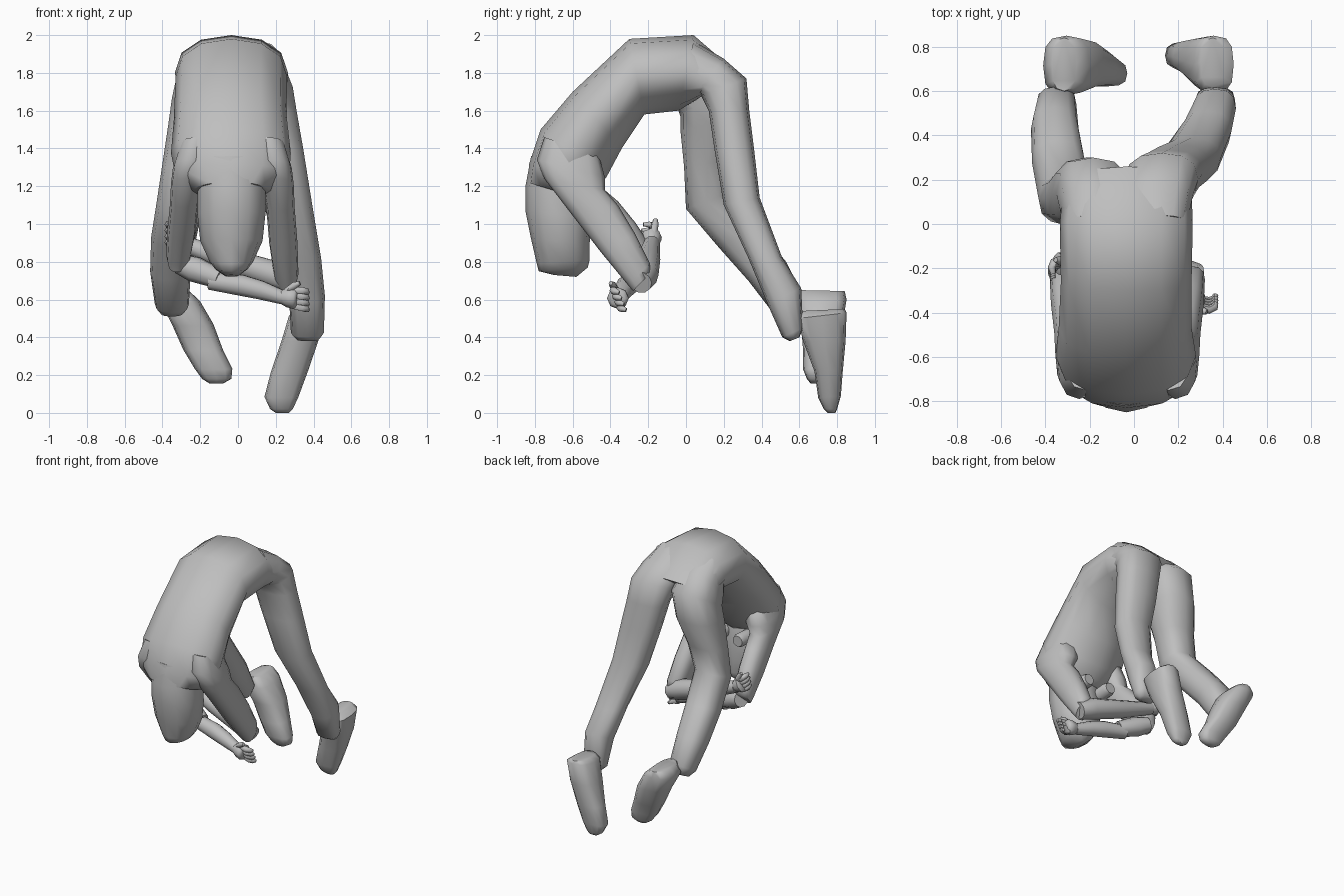
import bpy, bmesh, math
from mathutils import Vector

cube = bpy.data.objects.get("Cube")
if cube:
    bpy.data.objects.remove(cube)

grey = bpy.data.materials.new("plain grey")
grey.use_nodes = True
COL = (0.52, 0.52, 0.52, 1)
grey.diffuse_color = COL
grey.node_tree.nodes["Principled BSDF"].inputs["Base Color"].default_value = COL


def skin(name, rings):
    """Skin a list of point rings into one closed, smooth object."""
    bm = bmesh.new()
    loops = [[bm.verts.new(p) for p in ring] for ring in rings]
    n = len(loops[0])
    for a, b in zip(loops, loops[1:]):
        for i in range(n):
            j = (i + 1) % n
            bm.faces.new((a[i], a[j], b[j], b[i]))
    bm.faces.new(loops[0][::-1])
    bm.faces.new(loops[-1])
    bmesh.ops.recalc_face_normals(bm, faces=bm.faces)
    me = bpy.data.meshes.new(name)
    bm.to_mesh(me)
    bm.free()
    me.materials.append(grey)
    ob = bpy.data.objects.new(name, me)
    bpy.context.collection.objects.link(ob)
    bpy.ops.object.select_all(action='DESELECT')
    ob.select_set(True)
    bpy.context.view_layer.objects.active = ob
    bpy.ops.object.shade_smooth_by_angle(angle=math.radians(60))


def spow(v, e):
    return math.copysign(abs(v) ** e, v)


def body(name, sections, power=0.8, inner=None, sides=12):
    """Each section: (y, z) on one side, (y, z) on the other, x min, x max.
    A low power is boxy, a high one pointed; inner sets the second side."""
    rings = []
    for (y0, z0), (y1, z1), xa, xb in sections:
        ring = []
        for i in range(sides):
            t = math.tau * i / sides
            e = inner if inner and math.cos(t) < -.01 else power
            u, v = spow(math.cos(t), e), spow(math.sin(t), e)
            k = (1 - u) / 2
            ring.append(((xa + xb) / 2 + v * (xb - xa) / 2,
                         y0 + (y1 - y0) * k, z0 + (z1 - z0) * k))
        rings.append(ring)
    skin(name, rings)


def tube(name, points, radii, sides=10):
    """Round limb that follows a path."""
    pts = [Vector(p) for p in points]
    rings = []
    for i, p in enumerate(pts):
        d = pts[min(i + 1, len(pts) - 1)] - pts[max(i - 1, 0)]
        q = d.to_track_quat('Z', 'Y')
        rings.append([p + q @ Vector((math.cos(math.tau * k / sides) * radii[i],
                                      math.sin(math.tau * k / sides) * radii[i], 0))
                      for k in range(sides)])
    skin(name, rings)


# Arched torso with a keeled belly, from the hips over the back to the throat
body("torso", [
    ((.26, 1.81), (.06, 1.66), -.32, .26),
    ((.04, 2.00), (-.04, 1.60), -.335, .265),
    ((-.30, 1.98), (-.22, 1.58), -.33, .26),
    ((-.60, 1.70), (-.34, 1.40), -.34, .26),
    ((-.77, 1.50), (-.42, 1.25), -.355, .28),
    ((-.83, 1.32), (-.48, 1.18), -.33, .27),
    ((-.84, 1.22), (-.54, 1.13), -.24, .17)], power=.9, inner=1.15)

# Hanging head
body("head", [
    ((-.82, 1.36), (-.55, 1.30), -.22, .15),
    ((-.85, 1.20), (-.52, 1.15), -.215, .145),
    ((-.85, 1.07), (-.50, 1.03), -.215, .145),
    ((-.82, .92), (-.51, .90), -.20, .13),
    ((-.79, .79), (-.51, .81), -.15, .08),
    ((-.78, .75), (-.52, .77), -.12, .05),
    ((-.70, .73), (-.58, .72), -.07, .00)], power=.95)

# Two round knobs on the face
for side, x in (("left", .05), ("right", -.14)):
    tube(side + "_face_knob", [(x, -.57, 1.10), (x, -.45, 1.11), (x, -.42, 1.11)],
         [.05, .05, .04])

# Legs, each bending out of the hips
body("left_leg", [
    ((-.03, 1.66), (.04, 1.97), -.06, .24),
    ((.05, 1.70), (.20, 1.875), -.06, .265),
    ((.08, 1.68), (.32, 1.77), -.04, .29),
    ((.12, 1.60), (.335, 1.60), .00, .31),
    ((.15, 1.40), (.36, 1.40), .05, .345),
    ((.20, 1.10), (.39, 1.14), .13, .39),
    ((.33, .82), (.51, .82), .22, .44),
    ((.43, .58), (.61, .66), .27, .46),
    ((.51, .40), (.62, .45), .28, .455),
    ((.55, .38), (.60, .40), .31, .43)])
body("right_leg", [
    ((-.06, 1.61), (.04, 1.96), -.31, -.02),
    ((-.04, 1.60), (.18, 1.87), -.335, -.02),
    ((-.03, 1.57), (.30, 1.76), -.35, -.02),
    ((-.03, 1.50), (.30, 1.54), -.37, -.06),
    ((-.01, 1.30), (.24, 1.34), -.40, -.13),
    ((.00, 1.08), (.22, 1.16), -.43, -.18),
    ((.17, .88), (.38, .98), -.46, -.22),
    ((.33, .70), (.53, .80), -.465, -.25),
    ((.46, .53), (.62, .62), -.44, -.26),
    ((.52, .51), (.61, .55), -.41, -.29)])

# Feet, toes pointing down
body("left_foot", [
    ((.62, .54), (.84, .55), .30, .41),
    ((.59, .50), (.85, .53), .27, .45),
    ((.62, .38), (.845, .38), .23, .425),
    ((.68, .22), (.83, .22), .175, .37),
    ((.70, .08), (.82, .09), .14, .32),
    ((.73, .02), (.80, .02), .17, .29),
    ((.75, .00), (.79, .00), .20, .27)], power=.7)
body("right_foot", [
    ((.60, .65), (.84, .645), -.37, -.26),
    ((.58, .58), (.85, .60), -.41, -.20),
    ((.61, .46), (.83, .48), -.35, -.13),
    ((.62, .33), (.79, .34), -.29, -.08),
    ((.62, .23), (.74, .24), -.23, -.03),
    ((.64, .18), (.73, .18), -.19, -.035),
    ((.66, .155), (.71, .155), -.15, -.08)], power=.7)

# Upper arms, flowing out of the shoulders down to the elbows
for side, s, mid, lift in (("left", 1, 0, 0), ("right", -1, -.06, .10)):
    body(side + "_upper_arm", [
        ((y0, z0 + lift * f), (y1, z1 + lift * f),
         *sorted((mid + s * a, mid + s * b)))
        for (y0, z0), (y1, z1), a, b, f in (
            ((-.75, 1.46), (-.46, 1.36), .06, .25, 0),
            ((-.79, 1.34), (-.43, 1.25), .09, .285, 0),
            ((-.75, 1.24), (-.43, 1.18), .13, .295, 0),
            ((-.62, 1.07), (-.36, 1.10), .15, .30, .2),
            ((-.45, .85), (-.27, .95), .165, .315, .6),
            ((-.31, .68), (-.19, .79), .19, .32, 1),
            ((-.28, .645), (-.19, .74), .21, .31, 1))])

# Folded forearms, thinning towards the wrist
tube("left_forearm", [(.29, -.24, .69), (.20, -.22, .73), (-.05, -.20, .81),
                      (-.30, -.18, .90)], [.06, .075, .064, .042])
tube("right_forearm_sleeve", [(-.31, -.22, .79), (-.23, -.25, .76), (-.10, -.29, .71)],
     [.055, .07, .055])
tube("right_forearm", [(-.15, -.28, .70), (.02, -.31, .675), (.12, -.33, .65),
                       (.24, -.35, .61)], [.05, .058, .052, .038])


def hand(name, wrist, tip, across, curl):
    """Palm, four curled fingers and a thumb between wrist and finger tips."""
    w, t, a, c = (Vector(v) for v in (wrist, tip, across, curl))
    a.normalize()
    palm = w.lerp(t, .55)
    tube(name + "_palm", [w, w.lerp(t, .25), palm, w.lerp(t, .65)],
         [.038, .052, .058, .04], 8)
    for i in range(4):
        o = a * (i - 1.5) * .033
        tube(f"{name}_finger_{i + 1}",
             [palm + o * .9, w.lerp(t, .85) + o, t + o + c * .4, t + o + c],
             [.02, .02, .018, .011], 6)
    tube(name + "_thumb", [w.lerp(t, .2) + a * .03, palm + a * .075, w.lerp(t, .75) + a * .09],
         [.021, .02, .012], 6)


hand("left_hand", (-.29, -.18, .90), (-.375, -.19, .95), (0, .3, 1), (.01, -.05, 0))
hand("right_hand", (.23, -.35, .615), (.36, -.37, .60), (0, -.4, 1), (.01, .035, -.01))
